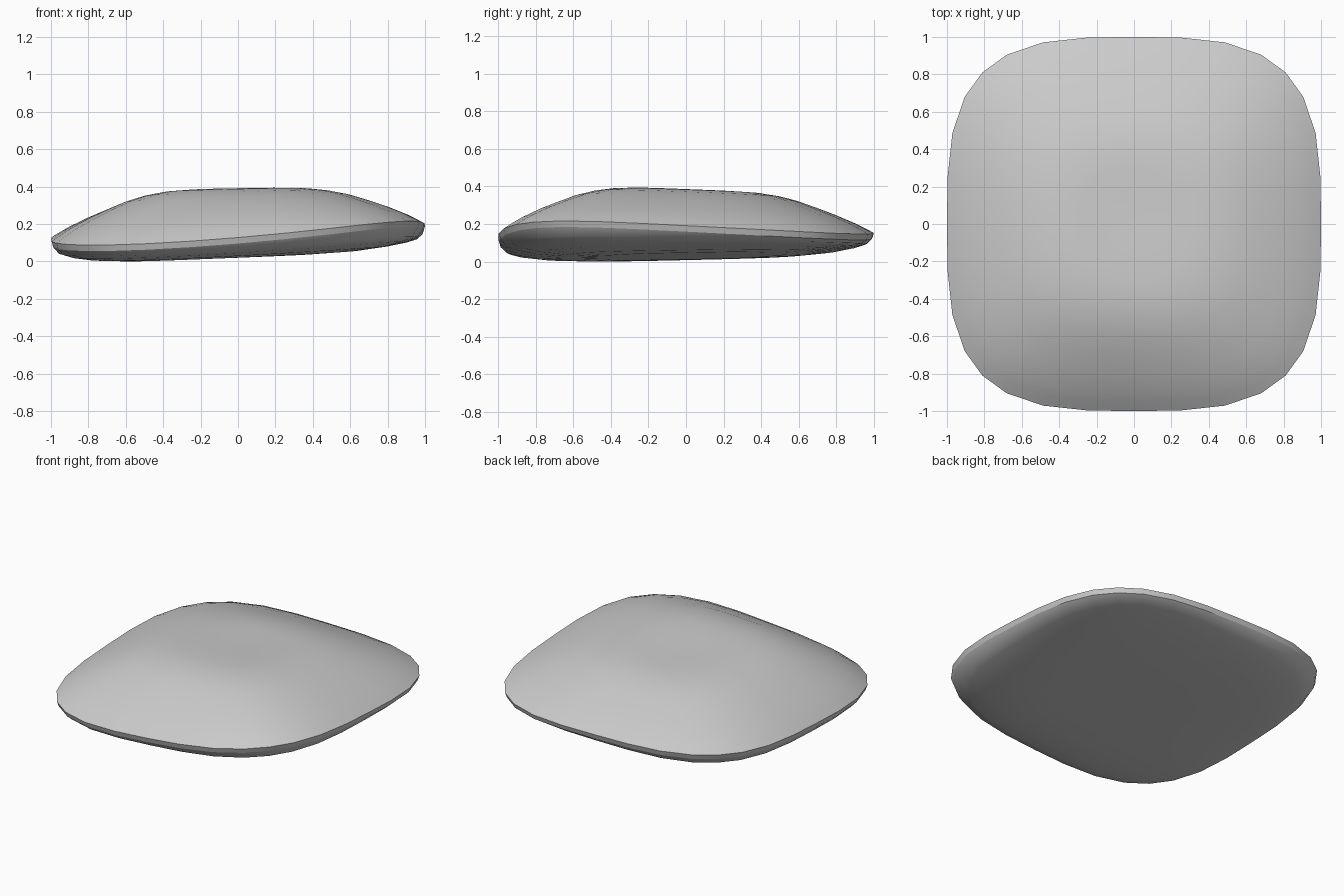
import bpy, bmesh, math

if "Cube" in bpy.data.objects:
    bpy.data.objects.remove(bpy.data.objects["Cube"])

N = 8  # outline points per side of the rounded square


def outline(n):
    """Rounded-square loop of unit half-width, exponent n."""
    side = [(1, -1 + 2 * k / N) for k in range(N)]
    loop = []
    for turn in range(4):
        for x, y in side:
            s = (abs(x) ** n + abs(y) ** n) ** (-1 / n)
            px, py = x * s, y * s
            for _ in range(turn):
                px, py = -py, px
            loop.append((px, py))
    return loop


def rim_z(x, y):
    """Twisted seam height: high front-right corner, low front-left corner."""
    u, v = x / 0.82, y / 0.82
    sag = 0.03 * max(0, -y) * (1 - min(1, x * x))
    return 0.14 + 0.03 * u - 0.0025 * v - 0.0325 * u * v - sag


def top_z(x, y):
    """Gently tilted crown with a slight central dent."""
    dent = 0.012 * math.exp(-12 * (x * x + (y - 0.1) ** 2))
    return 0.388 + 0.016 * x - 0.03 * y - dent


def base_z(x, y):
    return 0.03 + 0.04 * x + 0.02 * y


# (radius, blend towards crown) and (radius, blend towards base)
TOP = [(0.95, 0.13), (0.9, 0.25), (0.8, 0.45), (0.7, 0.62), (0.6, 0.78),
       (0.5, 0.89), (0.4, 0.96), (0.3, 0.99), (0.15, 1)]
BASE = [(0.96, 0.38), (0.9, 0.6), (0.8, 0.8), (0.65, 0.94), (0.45, 1), (0.2, 1)]
BAND = 0.016

bm = bmesh.new()


def ring(r, height, exponent):
    return [bm.verts.new((x * r, y * r, height(x * r, y * r, x, y)))
            for x, y in outline(exponent)]


def blend(target, b, offset):
    return lambda x, y, ex, ey: (rim_z(ex, ey) + offset) * (1 - b) + target(x, y) * b


# Rings run from the base centre, over the seam band, to the crown centre
rings = [ring(r, blend(base_z, b, -BAND), 3.3) for r, b in reversed(BASE)]
lower = ring(0.99, blend(base_z, 0, -BAND), 3.3)
upper = ring(1.0, blend(top_z, 0, BAND), 3.3)
rings += [lower, upper]
rings += [ring(r, blend(top_z, b, BAND), 2.3 + r) for r, b in TOP]

count = len(rings[0])
for a, b in zip(rings, rings[1:]):
    for i in range(count):
        j = (i + 1) % count
        bm.faces.new((a[i], a[j], b[j], b[i]))

# Close both centres
for loop, height in ((rings[0], base_z(0, 0)), (rings[-1], top_z(0, 0))):
    centre = bm.verts.new((0, 0, height))
    for i in range(count):
        bm.faces.new((loop[i], loop[(i + 1) % count], centre))
bmesh.ops.recalc_face_normals(bm, faces=bm.faces)

# Smooth shading with crisp seam edges
for f in bm.faces:
    f.smooth = True
for loop in (lower, upper):
    for i in range(count):
        bm.edges.get((loop[i], loop[(i + 1) % count])).smooth = False

# Stand it on the ground
low = min(v.co.z for v in bm.verts)
for v in bm.verts:
    v.co.z -= low

mesh = bpy.data.meshes.new("cushion")
bm.to_mesh(mesh)
bm.free()
cushion = bpy.data.objects.new("cushion", mesh)
bpy.context.collection.objects.link(cushion)
